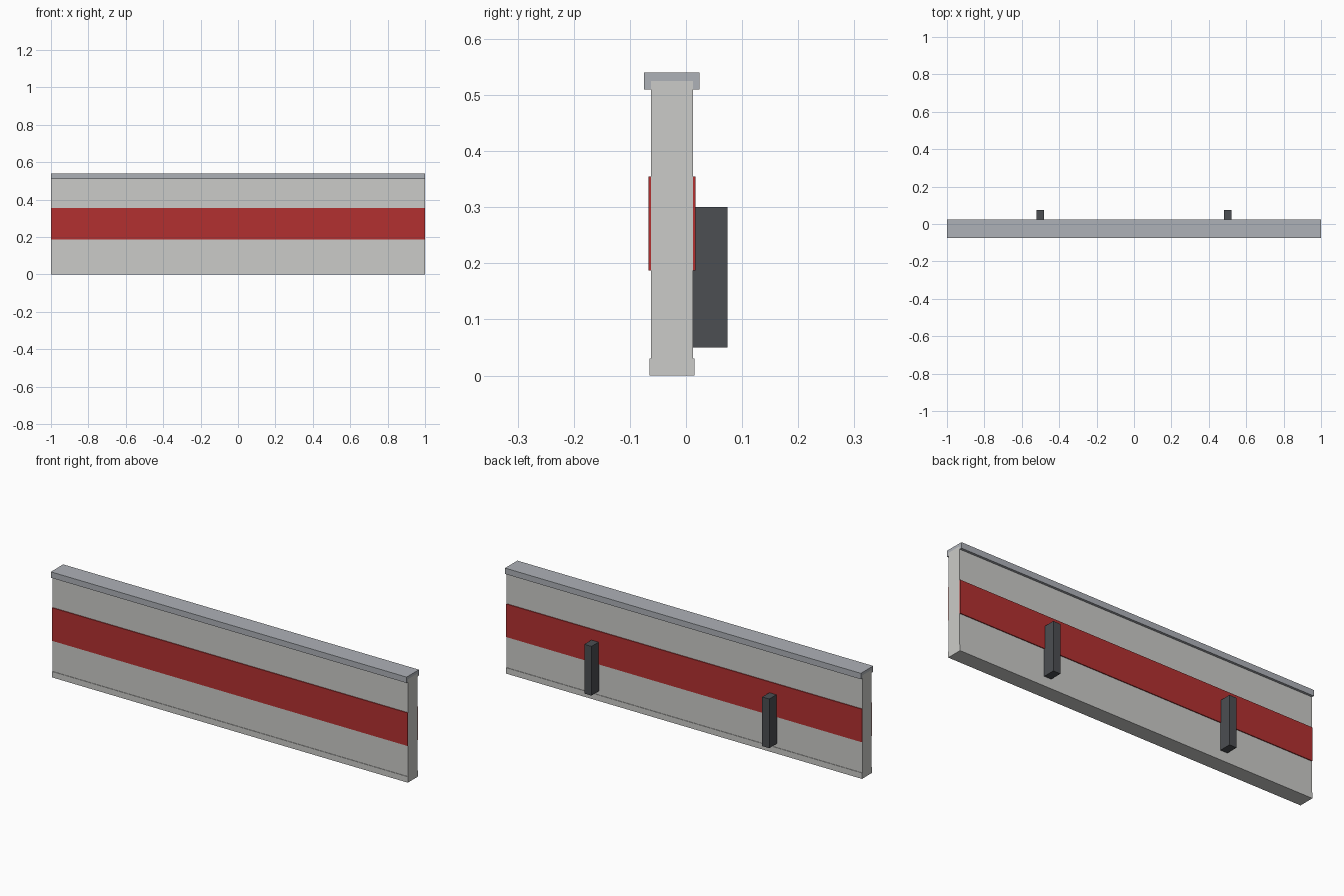
import bpy
import bmesh

cube = bpy.data.objects.get("Cube")
if cube:
    bpy.data.objects.remove(cube, do_unlink=True)

LENGTH = 2.0
MID_Y = -0.025          # centre plane of the wall
PANEL, FOOT, STRIPE, CAP = 0.0375, 0.04, 0.042, 0.0495   # half thicknesses


def material(name, rgb):
    mat = bpy.data.materials.new(name)
    mat.use_nodes = True
    mat.diffuse_color = (*rgb, 1)
    mat.node_tree.nodes["Principled BSDF"].inputs["Base Color"].default_value = (*rgb, 1)
    return mat


def extrude(name, profile, mat, x=0.0, length=LENGTH):
    """Sweep a (y, z) profile along x, centred on x."""
    bm = bmesh.new()
    face = bm.faces.new([bm.verts.new((x - length / 2, y, z)) for y, z in profile])
    geo = bmesh.ops.extrude_face_region(bm, geom=[face])["geom"]
    verts = [v for v in geo if isinstance(v, bmesh.types.BMVert)]
    bmesh.ops.translate(bm, verts=verts, vec=(length, 0, 0))
    bmesh.ops.recalc_face_normals(bm, faces=bm.faces)
    mesh = bpy.data.meshes.new(name)
    bm.to_mesh(mesh)
    bm.free()
    mesh.materials.append(mat)
    obj = bpy.data.objects.new(name, mesh)
    bpy.context.collection.objects.link(obj)
    return obj


def mirrored(half):
    """Complete a half profile of (offset, z) about the centre plane."""
    return ([(MID_Y + d, z) for d, z in half]
            + [(MID_Y - d, z) for d, z in reversed(half)])


def rect(y0, y1, z0, z1):
    return [(y0, z0), (y1, z0), (y1, z1), (y0, z1)]


concrete = material("light grey", (0.6, 0.6, 0.58))
metal = material("blue grey", (0.42, 0.44, 0.475))
red = material("red", (0.45, 0.03, 0.03))
dark = material("dark grey", (0.072, 0.077, 0.085))

# Wall panel with a slightly wider foot
extrude("wall_panel", mirrored([(FOOT, 0), (FOOT, 0.03), (PANEL, 0.03), (PANEL, 0.525)]), concrete)

# Cap rail that sits over the top of the panel
extrude("cap_rail", mirrored([(PANEL, 0.525), (PANEL, 0.51), (CAP, 0.51), (CAP, 0.54)]), metal)

# Thin painted band on both faces
for name, side in (("front_stripe", -1), ("back_stripe", 1)):
    extrude(name, rect(MID_Y + side * PANEL, MID_Y + side * STRIPE, 0.187, 0.355), red)

# Support posts on the back
for name, x in (("left_post", 0.5), ("right_post", -0.5)):
    extrude(name, rect(MID_Y + PANEL, 0.074, 0.05, 0.3), dark, x, 0.04)
